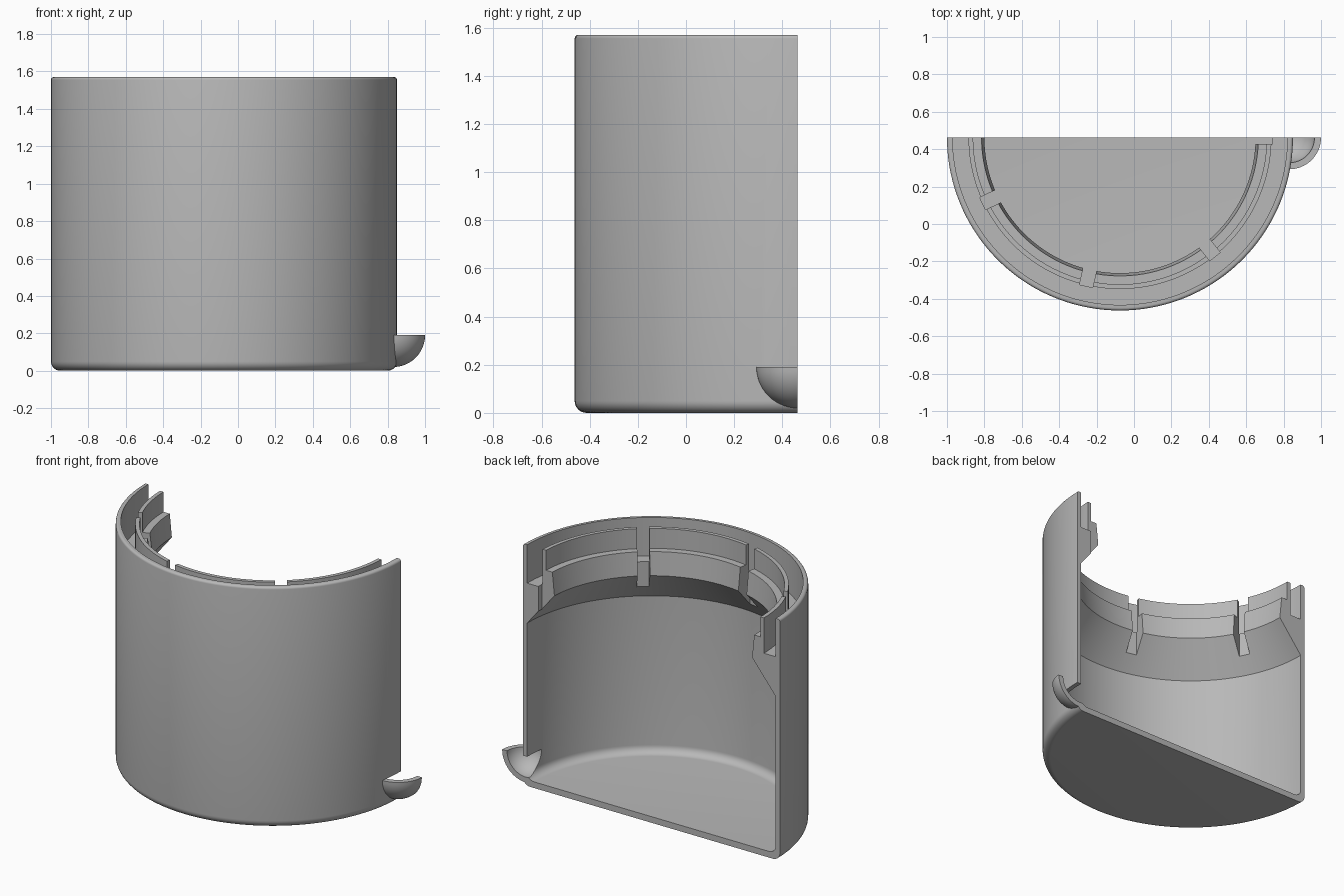
import bpy, bmesh
from math import sin, cos, radians, pi
from mathutils import Matrix

if "Cube" in bpy.data.objects:
    bpy.data.objects.remove(bpy.data.objects["Cube"], do_unlink=True)

CUP = (-0.075, 0.4625, 0)        # axis of the cup, on the cut plane
SPOUT = (0.83, 0.4625, 0.19)     # centre of the spout bowl

grey = bpy.data.materials.new("plain grey")
grey.use_nodes = True
grey.diffuse_color = (0.48, 0.48, 0.48, 1)
grey.node_tree.nodes["Principled BSDF"].inputs["Base Color"].default_value = (0.48, 0.48, 0.48, 1)


def arc(cx, cz, r, start, end, steps):
    angles = [radians(start + (end - start) * i / steps) for i in range(steps + 1)]
    return [(cx + r * cos(a), cz + r * sin(a)) for a in angles]


def finish(name, bm):
    bmesh.ops.recalc_face_normals(bm, faces=bm.faces)
    mesh = bpy.data.meshes.new(name)
    bm.to_mesh(mesh)
    bm.free()
    mesh.materials.append(grey)
    obj = bpy.data.objects.new(name, mesh)
    bpy.context.collection.objects.link(obj)
    return obj


def revolve(name, profile, centre, sweep=180, steps=72):
    """Closed (radius, height) profile turned around a vertical axis, front half first."""
    bm = bmesh.new()
    rings = []
    for i in range(steps + 1):
        a = pi + radians(sweep) * i / steps
        rings.append([bm.verts.new((centre[0] + r * cos(a), centre[1] + r * sin(a), centre[2] + z))
                      for r, z in profile])
    n = len(profile)
    for a, b in zip(rings, rings[1:]):
        for j in range(n):
            k = (j + 1) % n
            bm.faces.new((a[j], a[k], b[k], b[j]))
    if sweep < 360:
        bm.faces.new(rings[0])
        bm.faces.new(rings[-1])
    bmesh.ops.remove_doubles(bm, verts=bm.verts, dist=1e-5)
    return finish(name, bm)


def cut(obj, cutter):
    cutter.hide_render = True
    mod = obj.modifiers.new("cut", "BOOLEAN")
    mod.operation = "DIFFERENCE"
    mod.solver = "EXACT"
    mod.object = cutter
    bpy.context.view_layer.objects.active = obj
    bpy.ops.object.modifier_apply(modifier=mod.name)
    bpy.data.objects.remove(cutter, do_unlink=True)


# Cup: floor, rounded outer wall, rim, slot, stepped collar and sloped support
profile = [(0, 0)]
profile += arc(0.875, 0.05, 0.05, -90, 0, 8)
profile += arc(0.91, 1.555, 0.015, 0, 90, 4)
profile += [(0.895, 1.57), (0.895, 1.32), (0.81, 1.32), (0.81, 1.55), (0.785, 1.55),
            (0.785, 1.42), (0.74, 1.42), (0.725, 1.27), (0.895, 1.06)]
profile += arc(0.845, 0.09, 0.05, 0, -90, 8)
profile += [(0, 0.04)]
profile = [p for i, p in enumerate(profile) if i == 0 or
           abs(p[0] - profile[i - 1][0]) + abs(p[1] - profile[i - 1][1]) > 1e-4]
cup = revolve("cup_half", profile, CUP)

# Notches: one every seventh of a turn through the collar
bm = bmesh.new()
for i in range(4):
    place = (Matrix.Translation(CUP) @ Matrix.Rotation(-2 * pi / 7 * i, 4, "Z")
             @ Matrix.Translation((0.665, 0, 1.35)) @ Matrix.Diagonal((0.3, 0.072, 0.7, 1)))
    bmesh.ops.create_cube(bm, size=1, matrix=place)
cut(cup, finish("notch_cutter", bm))

# Spout hole: lower half of a ball through the wall
bowl = arc(0, 0, 0.135, -90, 0, 14)
cut(cup, revolve("hole_cutter", bowl + [(0, 0)], SPOUT, 360, 48))

# Spout: half bowl outside the wall
spout = revolve("spout", arc(0, 0, 0.17, -90, 0, 14) + bowl[::-1], SPOUT, 180, 32)
cut(spout, revolve("wall_cutter", [(0, -0.1), (0.902, -0.1), (0.902, 0.5), (0, 0.5)], CUP, 360, 144))

# Smooth curves with sharp edges kept
bpy.ops.object.select_all(action="DESELECT")
for obj in (cup, spout):
    obj.select_set(True)
bpy.context.view_layer.objects.active = cup
bpy.ops.object.shade_smooth_by_angle(angle=radians(30))
